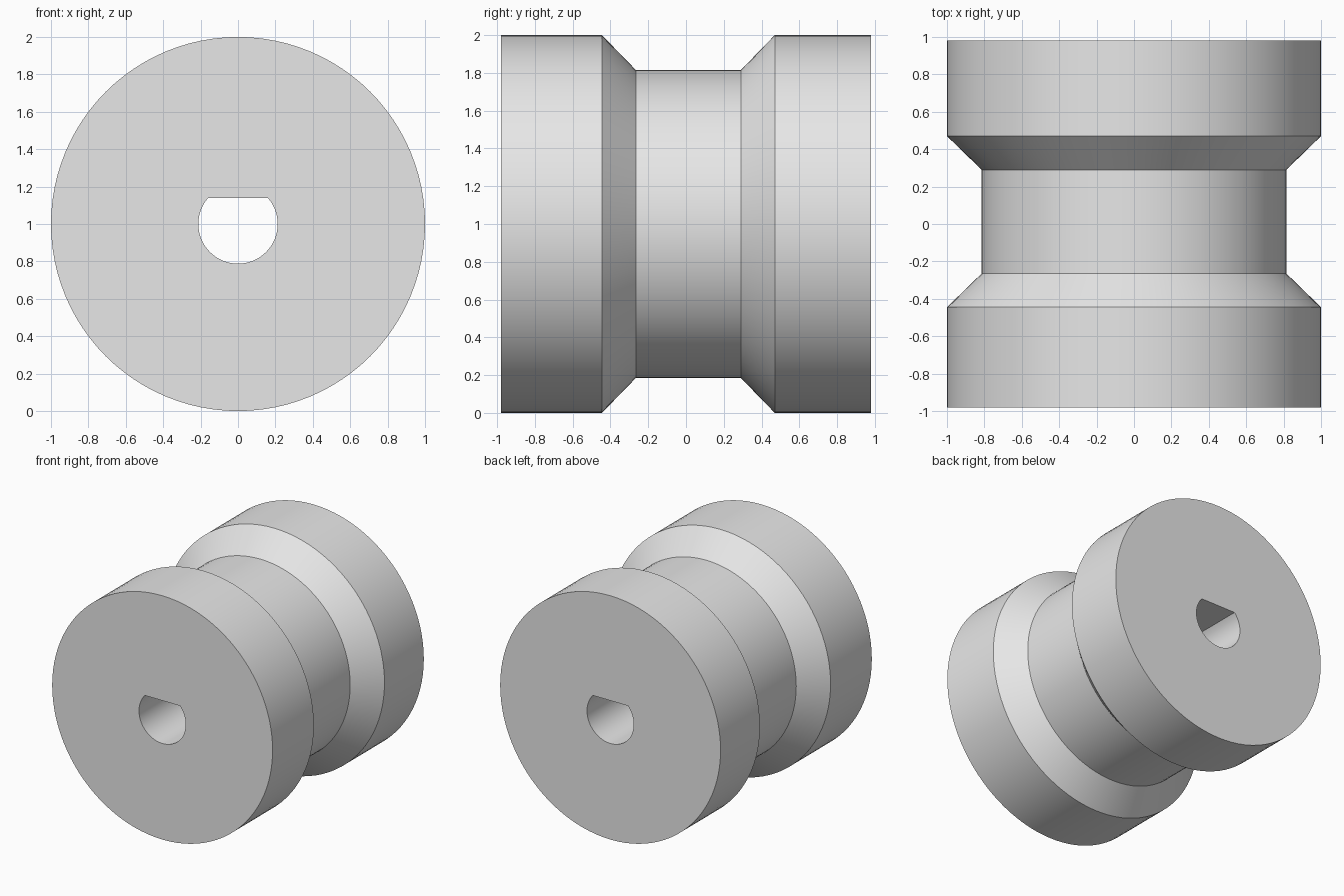
import bpy, bmesh
from math import cos, sin, tau, radians

cube = bpy.data.objects.get("Cube")
if cube:
    bpy.data.objects.remove(cube, do_unlink=True)

SEGMENTS = 96
BORE = 0.212
FLAT = BORE * sin(11 * tau / SEGMENTS)   # height of the flat above the axis

grey = bpy.data.materials.new("light grey")
grey.use_nodes = True
grey.diffuse_color = (0.8, 0.8, 0.8, 1)
grey.node_tree.nodes["Principled BSDF"].inputs["Base Color"].default_value = (0.8, 0.8, 0.8, 1)

bm = bmesh.new()


def ring(y, radius, top):
    """Circle around the y axis, cut flat at the given height above it."""
    angles = [tau * i / SEGMENTS for i in range(SEGMENTS)]
    return [bm.verts.new((radius * cos(a), y, 1 + min(radius * sin(a), top)))
            for a in angles]


# Outer grooved profile, front to back
outer = [(-0.98, 1), (-0.445, 1), (-0.265, 0.815),
         (0.29, 0.815), (0.47, 1), (0.98, 1)]
rings = [ring(y, r, r) for y, r in outer]
# D-shaped shaft bore, back to front
rings += [ring(y, BORE, FLAT) for y in (0.98, -0.98)]

# Bridge the rings into a closed loop
for a, b in zip(rings, rings[1:] + rings[:1]):
    for i in range(SEGMENTS):
        j = (i + 1) % SEGMENTS
        bm.faces.new((a[i], a[j], b[j], b[i]))
bmesh.ops.recalc_face_normals(bm, faces=bm.faces)

mesh = bpy.data.meshes.new("grooved_roller")
bm.to_mesh(mesh)
bm.free()
mesh.materials.append(grey)
roller = bpy.data.objects.new("grooved_roller", mesh)
bpy.context.collection.objects.link(roller)

# Smooth round surfaces, sharp rims
bpy.ops.object.select_all(action="DESELECT")
roller.select_set(True)
bpy.context.view_layer.objects.active = roller
bpy.ops.object.shade_smooth_by_angle(angle=radians(30))
